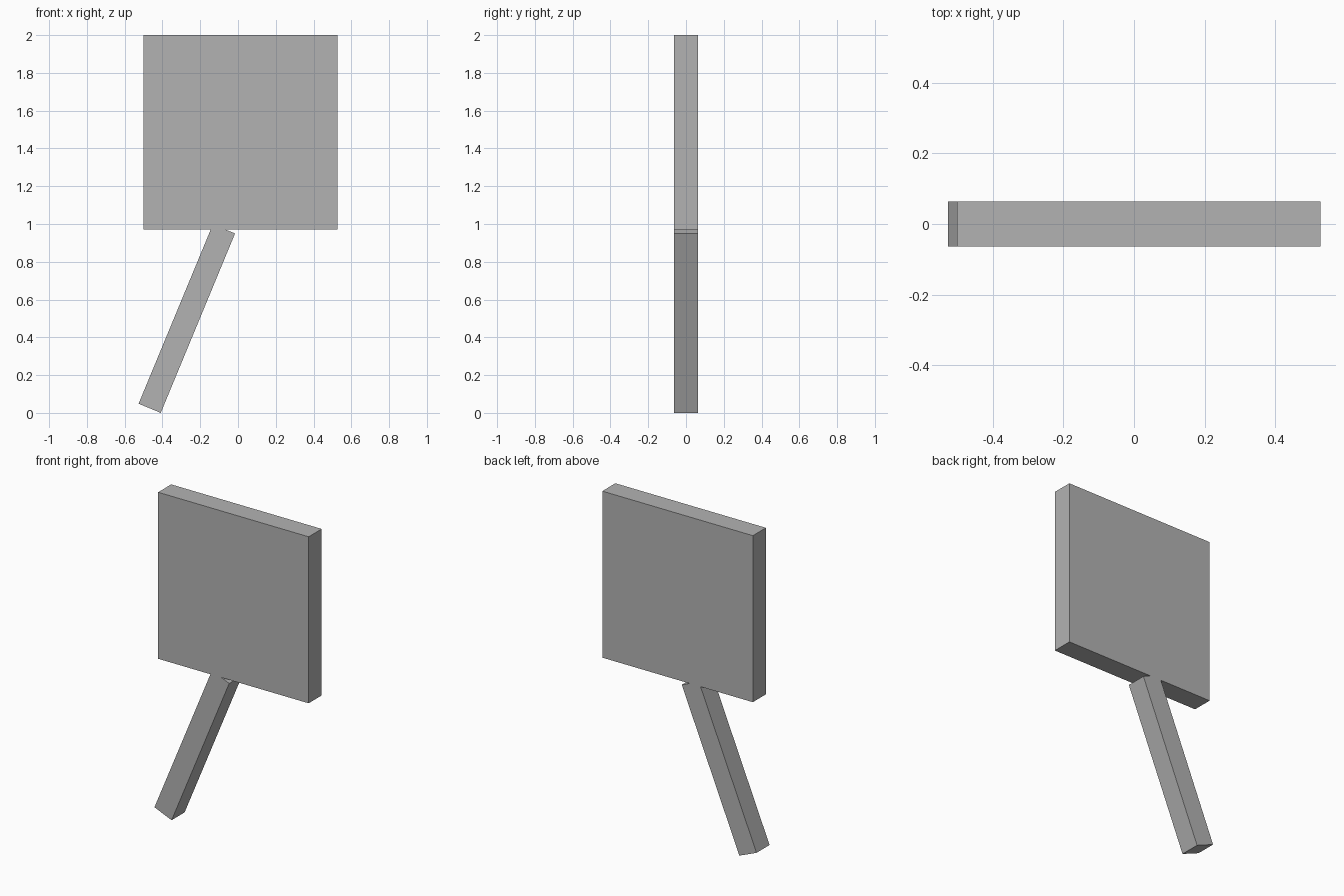
import bpy
import math
from mathutils import Matrix, Vector

default = bpy.data.objects.get("Cube")
if default:
    bpy.data.objects.remove(default, do_unlink=True)

THICK = 0.127    # depth shared by both boards
SIDE = 1.028     # panel side and post length
TILT = math.radians(22.5)

grey = bpy.data.materials.new("plain grey")
grey.use_nodes = True
colour = (0.45, 0.45, 0.45, 1.0)
grey.diffuse_color = colour
grey.node_tree.nodes["Principled BSDF"].inputs["Base Color"].default_value = colour


def box(name, size, centre, tilt=0.0):
    """Flat-faced box, leaning towards +x by tilt."""
    bpy.ops.mesh.primitive_cube_add(size=1, location=centre, rotation=(0, tilt, 0))
    obj = bpy.context.object
    obj.name = name
    obj.data.transform(Matrix.Diagonal((*size, 1.0)))
    obj.data.materials.append(grey)
    return obj


# Square sign panel
box("panel", (SIDE, THICK, SIDE), (0.013, 0, 2 - SIDE / 2))

# Leaning post, placed by its lowest corner on the ground
along = Vector((math.sin(TILT), 0, math.cos(TILT)))
across = Vector((-math.cos(TILT), 0, math.sin(TILT)))
corner = Vector((-0.409, 0, 0))
box("leaning_post", (THICK, THICK, SIDE),
    corner + along * SIDE / 2 + across * THICK / 2, TILT)
